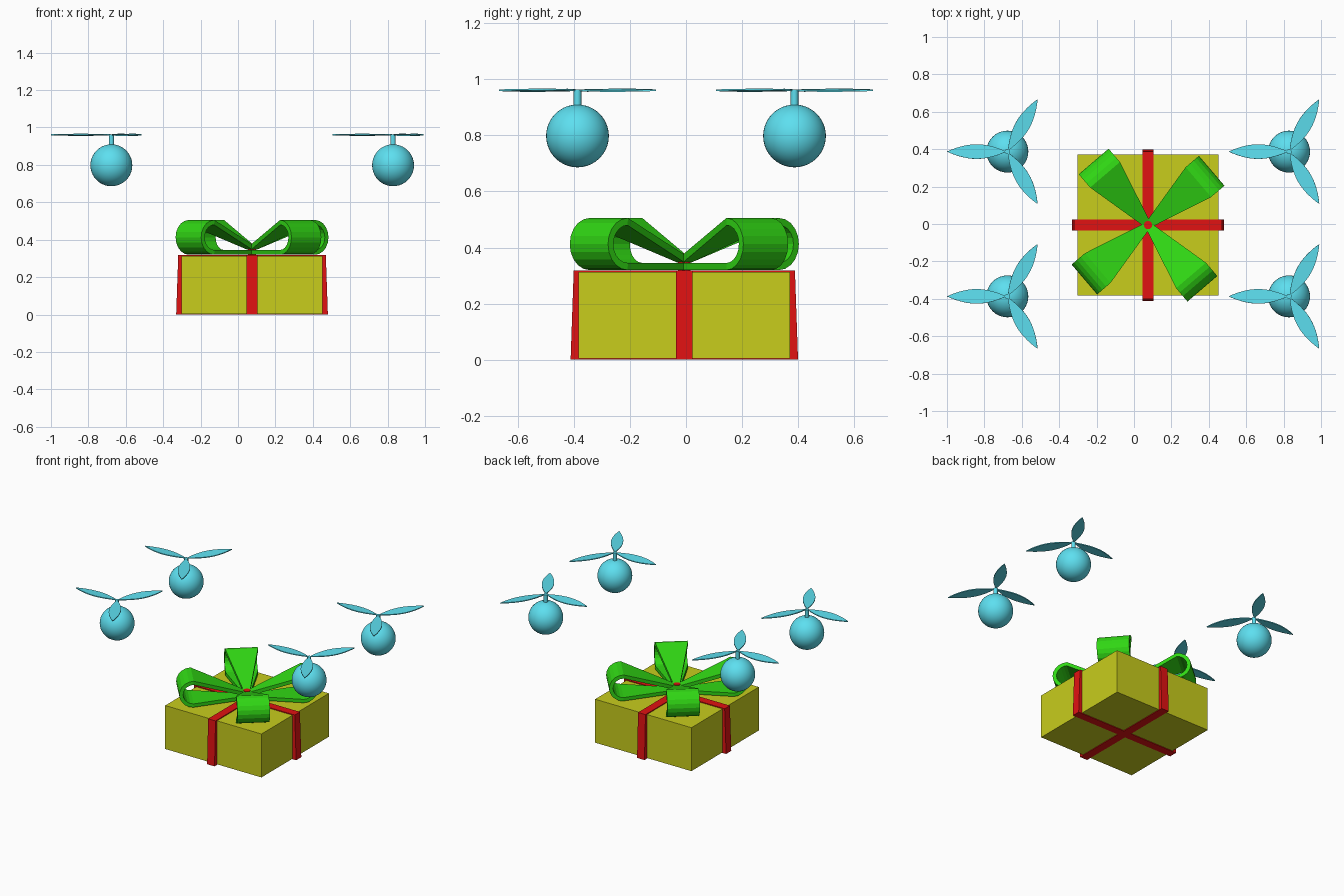
import bpy, bmesh
from math import pi, sin, cos, radians

if "Cube" in bpy.data.objects:
    bpy.data.objects.remove(bpy.data.objects["Cube"])

CX, CY = 0.075, -0.006      # gift centre


def material(name, rgb):
    m = bpy.data.materials.new(name)
    m.diffuse_color = (*rgb, 1)
    m.use_nodes = True
    m.node_tree.nodes["Principled BSDF"].inputs["Base Color"].default_value = m.diffuse_color
    return m


YELLOW = material("yellow", (0.58, 0.61, 0.012))
RED = material("red", (0.75, 0.006, 0.006))
GREEN = material("green", (0.03, 0.68, 0.007))
CYAN = material("cyan", (0.11, 0.74, 0.87))


def finish(ob, name, mat):
    ob.name = name
    ob.data.materials.append(mat)
    return ob


def mesh_object(name, bm, mat, loc, angle=0):
    bmesh.ops.recalc_face_normals(bm, faces=bm.faces)
    me = bpy.data.meshes.new(name)
    bm.to_mesh(me)
    bm.free()
    ob = bpy.data.objects.new(name, me)
    bpy.context.collection.objects.link(ob)
    ob.location = loc
    ob.rotation_euler.z = angle
    return finish(ob, name, mat)


def ribbon(name, path, width, thick, mat, angle, closed=False):
    """Strip along a path in the local xz plane, given thickness by solidify."""
    bm = bmesh.new()
    rows = [[bm.verts.new((x, s * width(x) / 2, z)) for s in (-1, 1)] for x, z in path]
    for i in range(len(rows) if closed else len(rows) - 1):
        a, b = rows[i], rows[(i + 1) % len(rows)]
        bm.faces.new((a[0], a[1], b[1], b[0]))
    ob = mesh_object(name, bm, mat, (CX, CY, 0), angle)
    mod = ob.modifiers.new("thickness", 'SOLIDIFY')
    mod.thickness = thick
    mod.offset = 0
    mod.use_even_offset = True
    return ob


# gift box
bpy.ops.mesh.primitive_cube_add(size=1, location=(CX, CY, 0.158))
box = bpy.context.object
box.scale = (0.755, 0.755, 0.308)
finish(box, "gift_box", YELLOW)

# two ribbons wrapped around the box
wrap = [(-0.39, 0.015), (0.39, 0.015), (0.38, 0.303), (-0.38, 0.303)]
for i in range(2):
    ribbon(f"wrap_ribbon_{i + 1}", wrap, lambda x: 0.058, 0.03, RED, i * pi / 2, True)

# four bow loops with rounded ends, tapering to the middle
loop = [(0.01, 0.358)]
loop += [(0.355 + 0.08 * sin(pi * k / 10), 0.4125 + 0.08 * cos(pi * k / 10)) for k in range(11)]
loop += [(0.0, 0.3325)]
for i in range(4):
    ribbon(f"bow_loop_{i + 1}", loop,
           lambda x: 0.035 + 0.175 * min(x / 0.355, 1), 0.025, GREEN,
           radians(40.5) + i * pi / 2)

# knot in the middle of the bow
bpy.ops.mesh.primitive_cylinder_add(vertices=20, radius=0.022, depth=0.065,
                                    location=(CX, CY, 0.346))
finish(bpy.context.object, "bow_knot", RED)


def blade(name, loc, angle):
    """Leaf-shaped flat propeller blade with a slight pitch."""
    bm = bmesh.new()
    n, r0, r1 = 14, 0.006, 0.323
    edge = [(r0 + (r1 - r0) * k / n, 0.039 * sin(pi * k / n) ** 0.9) for k in range(n + 1)]
    outline = edge + [(x, -y) for x, y in edge[-2:0:-1]]
    face = bm.faces.new([bm.verts.new((x, y, -0.003)) for x, y in outline])
    top = bmesh.ops.extrude_face_region(bm, geom=[face])["geom"]
    for v in top:
        if isinstance(v, bmesh.types.BMVert):
            v.co.z += 0.006
    ob = mesh_object(name, bm, CYAN, loc, angle)
    ob.rotation_euler.x = radians(4)


# four flying rotor balls
i = 0
for sx in (-1, 1):
    for sy in (-1, 1):
        i += 1
        x, y = 0.076 + sx * 0.753, sy * 0.387
        bpy.ops.mesh.primitive_uv_sphere_add(segments=40, ring_count=20, radius=0.112,
                                             location=(x, y, 0.798))
        bpy.ops.object.shade_smooth()
        finish(bpy.context.object, f"rotor_ball_{i}", CYAN)
        bpy.ops.mesh.primitive_cylinder_add(vertices=20, radius=0.0135, depth=0.08,
                                            location=(x, y, 0.923))
        bpy.ops.object.shade_smooth_by_angle()
        finish(bpy.context.object, f"rotor_stem_{i}", CYAN)
        for k in range(3):
            blade(f"rotor_{i}_blade_{k + 1}", (x, y, 0.961), pi + k * 2 * pi / 3)
